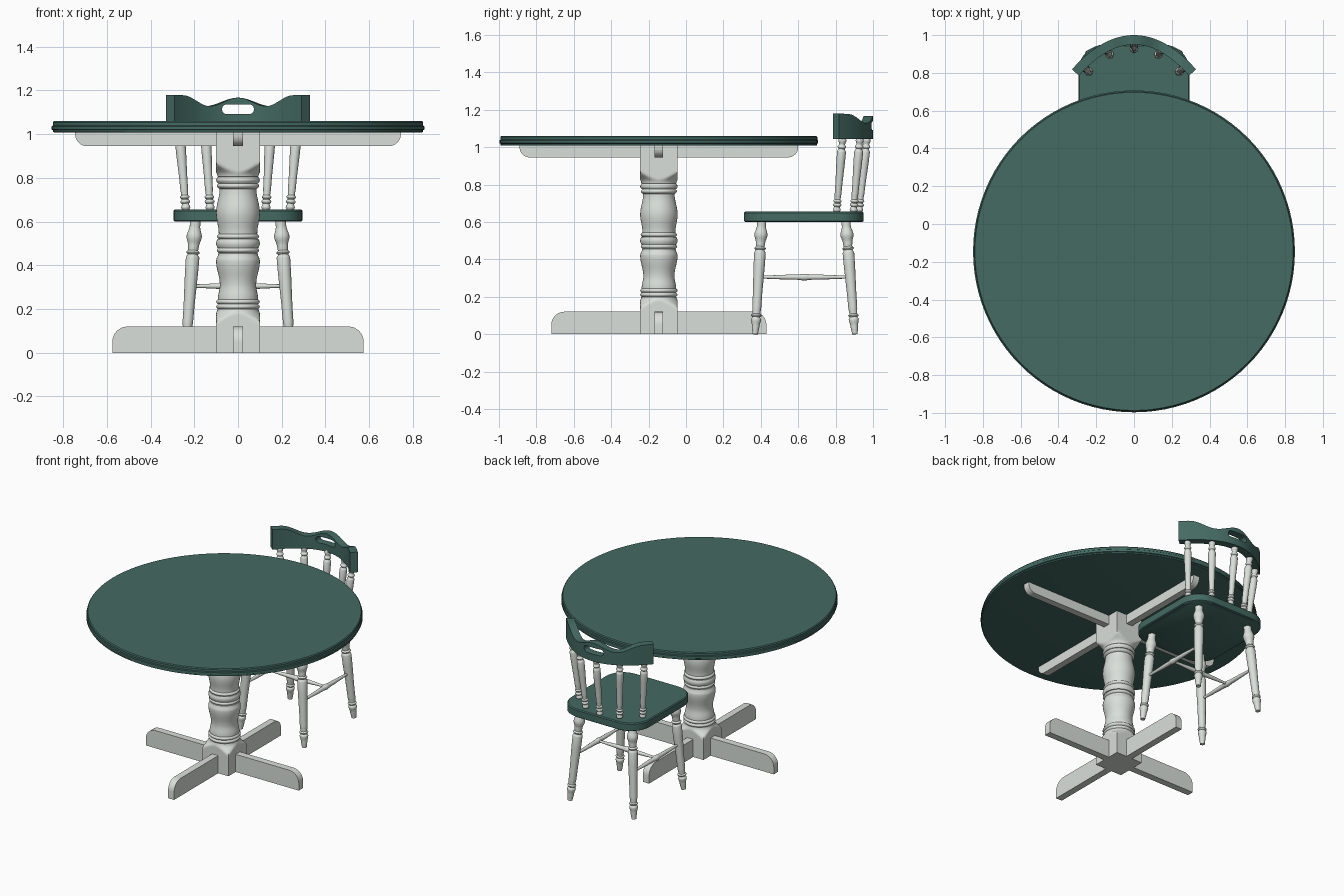
import bpy, bmesh, math
from mathutils import Vector

cube = bpy.data.objects.get("Cube")
if cube:
    bpy.data.objects.remove(cube, do_unlink=True)


def material(name, rgb):
    m = bpy.data.materials.new(name)
    m.use_nodes = True
    m.diffuse_color = (*rgb, 1)
    bsdf = m.node_tree.nodes["Principled BSDF"]
    bsdf.inputs["Base Color"].default_value = (*rgb, 1)
    bsdf.inputs["Roughness"].default_value = 0.6
    return m


GREEN = material("deep green paint", (0.058, 0.145, 0.122))
WHITE = material("off white paint", (0.70, 0.74, 0.70))
parts = []
TABLE_Y = -0.145


def finish(name, bm, mat):
    bmesh.ops.recalc_face_normals(bm, faces=bm.faces)
    mesh = bpy.data.meshes.new(name)
    bm.to_mesh(mesh)
    bm.free()
    mesh.materials.append(mat)
    ob = bpy.data.objects.new(name, mesh)
    bpy.context.collection.objects.link(ob)
    parts.append(ob)
    return ob


def loft(name, rings, mat):
    """Skin a list of closed rings and cap both ends."""
    bm = bmesh.new()
    rows = [[bm.verts.new(p) for p in ring] for ring in rings]
    n = len(rows[0])
    for a, b in zip(rows, rows[1:]):
        for i in range(n):
            j = (i + 1) % n
            bm.faces.new((a[i], a[j], b[j], b[i]))
    bm.faces.new(rows[0])
    bm.faces.new(rows[-1])
    return finish(name, bm, mat)


def eased(keys, steps=5):
    """Swell softly between (height, radius) keys."""
    out = [keys[0]]
    for (z0, r0), (z1, r1) in zip(keys, keys[1:]):
        for k in range(1, steps + 1):
            t = k / steps
            out.append((z0 + (z1 - z0) * t,
                        r0 + (r1 - r0) * (1 - math.cos(math.pi * t)) / 2))
    return out


def bead(z0, z1, r, depth):
    """Half round ring between two heights."""
    return [(z0 + (z1 - z0) * k / 6, r - depth + depth * math.sin(math.pi * k / 6))
            for k in range(7)]


def turned(name, profile, start, end, mat, segs=20, square=None):
    """Turn a profile (0..1 along start-end); square clips it to a square post."""
    start, end = Vector(start), Vector(end)
    axis = end - start
    q = Vector((0, 0, 1)).rotation_difference(axis)
    rings = []
    for t, r in profile:
        ring = []
        for i in range(segs):
            a = 2 * math.pi * i / segs
            c, s = math.cos(a), math.sin(a)
            rr = min(r, square / max(abs(c), abs(s))) if square else r
            ring.append(start + axis * t + q @ Vector((c * rr, s * rr, 0)))
        rings.append(ring)
    return loft(name, rings, mat)


def outline(w, h, r_low, r_high, steps=8):
    """Centred rectangle with rounded low and high corners."""
    pts = []
    for sx, sy, r, a0 in ((1, -1, r_low, -90), (1, 1, r_high, 0),
                          (-1, 1, r_high, 90), (-1, -1, r_low, 180)):
        n = steps if r else 0
        for k in range(n + 1):
            a = math.radians(a0 + 90 * k / max(n, 1))
            pts.append((sx * (w / 2 - r) + r * math.cos(a),
                        sy * (h / 2 - r) + r * math.sin(a)))
    return pts


# Table top with a stepped rim
rim = [(1.008, 0.838), (1.010, 0.846), (1.018, 0.846), (1.021, 0.852),
       (1.036, 0.852), (1.040, 0.847), (1.054, 0.847), (1.060, 0.842)]
turned("table_top", rim, (0, TABLE_Y, 0), (0, TABLE_Y, 1), GREEN, 96)

# Pedestal: square blocks at both ends, turned column between
profile = [(0, 0.15)] + eased([(0.12, 0.15), (0.2, 0.094)], 10)
profile += bead(0.2, 0.222, 0.1, 0.008) + bead(0.222, 0.244, 0.1, 0.008)
profile += eased([(0.246, 0.092), (0.31, 0.083), (0.42, 0.1), (0.455, 0.09)], 8)
profile += bead(0.457, 0.48, 0.097, 0.009) + bead(0.48, 0.52, 0.1, 0.006)
profile += bead(0.52, 0.543, 0.097, 0.009)
profile += eased([(0.545, 0.088), (0.64, 0.1), (0.75, 0.084)], 8)
profile += bead(0.752, 0.775, 0.097, 0.009) + bead(0.775, 0.805, 0.1, 0.008)
profile += eased([(0.807, 0.094), (0.89, 0.15)], 10) + [(1.008, 0.15)]
turned("pedestal", profile, (0, TABLE_Y, 0), (0, TABLE_Y, 1), WHITE, 64, 0.1)

# Crossed floor feet and top supports
for name, half, z0, z1, lo, hi in (("floor_foot", 0.575, 0, 0.12, 0, 0.07),
                                   ("top_support", 0.745, 0.945, 1.008, 0.055, 0)):
    shape = outline(2 * half, z1 - z0, lo, hi)
    zc = (z0 + z1) / 2
    loft(name + "_across", [[(u, TABLE_Y + d, zc + v) for u, v in shape]
                            for d in (-0.023, 0.023)], WHITE)
    loft(name + "_along", [[(d, TABLE_Y + u, zc + v) for u, v in shape]
                           for d in (-0.0228, 0.0228)], WHITE)

# Chair seat with softened edges
rings = []
for z, inset in ((0.600, 0.006), (0.605, 0), (0.649, 0), (0.655, 0.006)):
    rings.append([(x * (1 - inset / 0.3), 0.63 + y * (1 - inset / 0.3), z)
                  for x, y in outline(0.59, 0.64, 0.13, 0.14)])
loft("seat", rings, GREEN)

# Legs and side stretchers, mirrored
leg = eased([(0, 0.015), (0.07, 0.02), (0.13, 0.027), (0.15, 0.021)], 4)
leg += bead(0.152, 0.18, 0.028, 0.007)
leg += eased([(0.182, 0.021), (0.24, 0.024), (0.72, 0.031), (0.745, 0.024)], 4)
leg += bead(0.747, 0.775, 0.031, 0.007)
leg += eased([(0.777, 0.023), (0.81, 0.025), (0.88, 0.035), (0.96, 0.024), (1, 0.024)], 5)
rail = eased([(0, 0.008), (0.42, 0.014), (0.5, 0.018), (0.58, 0.014), (1, 0.008)], 5)
for side, sx in (("left", 1), ("right", -1)):
    turned("front_leg_" + side, leg, (sx * 0.24, 0.37, 0), (sx * 0.195, 0.405, 0.603), WHITE)
    turned("back_leg_" + side, leg, (sx * 0.24, 0.903, 0), (sx * 0.195, 0.855, 0.603), WHITE)
    turned("side_stretcher_" + side, rail, (sx * 0.218, 0.388, 0.305),
           (sx * 0.218, 0.879, 0.305), WHITE, 16)
turned("cross_stretcher", rail, (-0.215, 0.633, 0.305), (0.215, 0.633, 0.305), WHITE, 16)

# Back spindles
spindle = eased([(0, 0.015), (0.03, 0.021), (0.07, 0.016)], 4)
spindle += bead(0.075, 0.12, 0.023, 0.007) + bead(0.13, 0.17, 0.022, 0.006)
spindle += eased([(0.18, 0.016), (0.25, 0.018), (0.8, 0.024), (0.84, 0.017)], 4)
spindle += bead(0.845, 0.89, 0.023, 0.006)
spindle += eased([(0.9, 0.016), (0.95, 0.021), (1, 0.018)], 4)
for i, (x0, y0, x1, y1) in enumerate(((0, 0.925, 0, 0.968),
                                      (0.127, 0.895, 0.152, 0.93), (0.127, 0.895, 0.152, 0.93),
                                      (0.238, 0.805, 0.272, 0.838), (0.238, 0.805, 0.272, 0.838))):
    sx = -1 if i % 2 else 1
    turned("back_spindle_%d" % (i + 1), spindle, (sx * x0, y0, 0.652),
           (sx * x1, y1, 1.055), WHITE, 16)

# Crest rail: bowed plank with a wavy top
crest_top = eased([(0, 1.167), (0.14, 1.128), (0.27, 1.178), (0.32, 1.18)], 12)


def top_height(x):
    for (a, za), (b, zb) in zip(crest_top, crest_top[1:]):
        if a <= abs(x) <= b:
            return za + (zb - za) * (abs(x) - a) / (b - a)
    return crest_top[-1][1]


rings = []
for k in range(-24, 25):
    x = 0.31 * k / 24
    y = 0.975 - 1.8 * x * x
    n = Vector((3.6 * x, 1)).normalized() * 0.025
    top = top_height(x)
    rings.append([(x - n.x, y - n.y, 1.043), (x + n.x, y + n.y, 1.043),
                  (x + n.x, y + n.y, top), (x - n.x, y - n.y, top)])
crest = loft("crest_rail", rings, GREEN)

# Hand hold cut through the crest
cutter = loft("hand_hold_cutter", [[(u, y, 1.114 + v) for u, v in outline(0.146, 0.044, 0.0215, 0.0215)]
                                   for y in (0.85, 1.1)], GREEN)
parts.remove(cutter)
cutter.hide_render = True
mod = crest.modifiers.new("hand_hold", "BOOLEAN")
mod.operation = "DIFFERENCE"
mod.solver = "EXACT"
mod.object = cutter
bpy.context.view_layer.objects.active = crest
bpy.ops.object.modifier_apply(modifier=mod.name)
bpy.data.objects.remove(cutter, do_unlink=True)

# Smooth shading with crisp edges
bpy.ops.object.select_all(action="DESELECT")
for ob in parts:
    ob.select_set(True)
bpy.context.view_layer.objects.active = parts[0]
bpy.ops.object.shade_smooth_by_angle(angle=math.radians(35))
